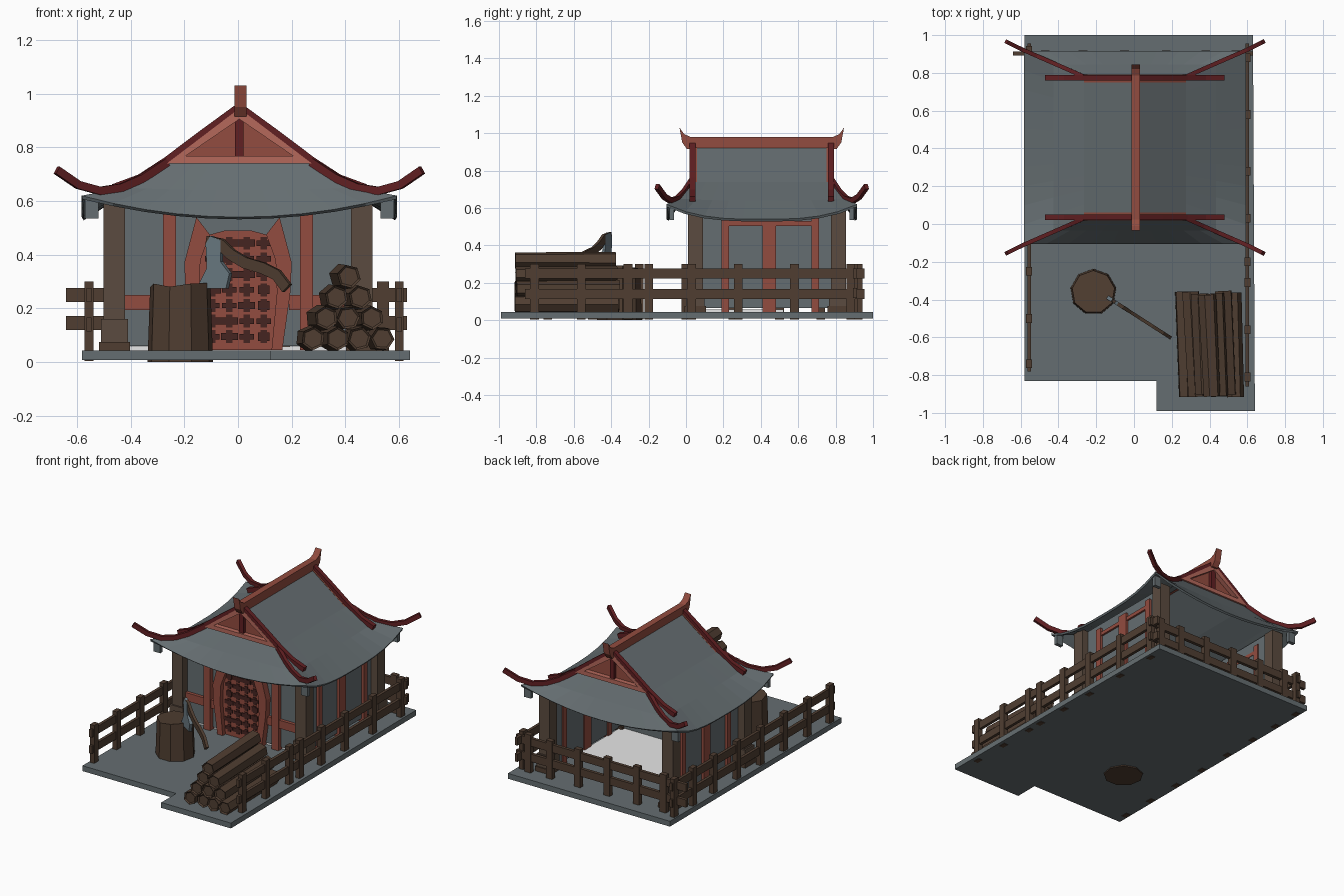
import bpy, bmesh, math, random
from mathutils import Vector, Matrix

random.seed(4)
cube = bpy.data.objects.get("Cube")
if cube:
    bpy.data.objects.remove(cube)


def material(name, *rgb):
    m = bpy.data.materials.new(name)
    m.use_nodes = True
    m.diffuse_color = (*rgb, 1)
    m.node_tree.nodes["Principled BSDF"].inputs["Base Color"].default_value = (*rgb, 1)
    return m


GREY = material("slate grey", .13, .155, .165)
RED = material("lacquer red", .29, .072, .05)
LIGHT_RED = material("light red", .46, .14, .105)
DARK_RED = material("dark red", .12, .014, .016)
DOOR_DARK = material("door brown", .06, .018, .015)
WOOD = material("brown wood", .08, .048, .031)
POST = material("pale brown wood", .104, .07, .05)
STEEL = material("blue steel", .15, .2, .23)
PALE = material("pale floor", .9, .9, .9)


def finish(name, bm, mat):
    bmesh.ops.recalc_face_normals(bm, faces=bm.faces)
    me = bpy.data.meshes.new(name)
    bm.to_mesh(me)
    bm.free()
    me.materials.append(mat)
    ob = bpy.data.objects.new(name, me)
    bpy.context.collection.objects.link(ob)
    return ob


def box(name, mat, x0, x1, y0, y1, z0, z1):
    bm = bmesh.new()
    size = Matrix.Diagonal((x1 - x0, y1 - y0, z1 - z0, 1))
    mid = Matrix.Translation(((x0 + x1) / 2, (y0 + y1) / 2, (z0 + z1) / 2))
    bmesh.ops.create_cube(bm, size=1, matrix=mid @ size)
    return finish(name, bm, mat)


def prism(name, mat, outline, place, depth):
    """Extrude a flat outline; place maps an outline point to 3D."""
    bm = bmesh.new()
    face = bm.faces.new([bm.verts.new(place(*p)) for p in outline])
    new = bmesh.ops.extrude_face_region(bm, geom=[face])["geom"]
    bmesh.ops.translate(bm, vec=depth, verts=[v for v in new if isinstance(v, bmesh.types.BMVert)])
    return finish(name, bm, mat)


def sweep(name, mat, path, w, h):
    """Rectangular bar along a path of points."""
    bm = bmesh.new()
    pts = [Vector(p) for p in path]
    rings = []
    for i, p in enumerate(pts):
        t = (pts[min(i + 1, len(pts) - 1)] - pts[max(i - 1, 0)]).normalized()
        side = t.cross(Vector((0, 0, 1))).normalized()
        up = side.cross(t)
        rings.append([bm.verts.new(p + side * a * w / 2 + up * b * h / 2)
                      for a, b in ((-1, -1), (1, -1), (1, 1), (-1, 1))])
    for a, b in zip(rings, rings[1:]):
        for k in range(4):
            bm.faces.new((a[k], a[k - 1], b[k - 1], b[k]))
    bm.faces.new(rings[0])
    bm.faces.new(rings[-1])
    return finish(name, bm, mat)


# Stone slab with stepped front edge, and the room floor
prism("stone_slab", GREY, [(-.58, -.83), (.12, -.83), (.12, -.99), (.64, -.99), (.63, 1), (-.58, 1)],
      lambda x, y: (x, y, .008), (0, 0, .036))
box("room_floor", PALE, -.43, .43, .07, .52, .04, .058)

# Corner posts with footings
for s in (-1, 1):
    for y in (.05, .815):
        box("corner_post", POST, s * .46 - .04, s * .46 + .04, y - .04, y + .04, .04, .6)
        box("post_footing", WOOD, s * .46 - .058, s * .46 + .058, y - .058, y + .058, .04, .075)
        box("post_base", POST, s * .46 - .05, s * .46 + .05, y - .05, y + .05, .07, .16)

# Side walls with red columns and a top band
for s in (-1, 1):
    box("side_wall", GREY, s * .44 - .012, s * .44 + .012, .05, .815, .065, .6)
    for y, w in ((.21, .04), (.445, .07), (.69, .04)):
        box("side_column", RED, s * .445 - .025, s * .445 + .025, y - w / 2, y + w / 2, .045, .56)
    box("side_band", RED, s * .445 - .02, s * .445 + .02, .19, .71, .505, .53)

# Front wall with columns and cross rails
box("front_wall", GREY, -.44, .44, .06, .085, .06, .605)
for s in (-1, 1):
    box("front_column", RED, s * .255 - .025, s * .255 + .025, .03, .07, .045, .6)
    box("front_cross_rail", RED, s * .305 - .115, s * .305 + .115, .038, .065, .195, .25)

# Arched door frame, red door and dark lattice plates
outer = [(.165, .045), (.195, .26), (.2, .37), (.155, .54)]
inner = [(.125, .045), (.145, .26), (.14, .38), (.105, .475)]
for s in (-1, 1):
    for i in range(3):
        quad = [outer[i], outer[i + 1], inner[i + 1], inner[i]]
        prism("door_frame", RED, quad, lambda x, z: (s * x, .015, z), (0, .05, 0))
arch = inner + [(.05, .49)] + [(-.05, .49)] + [(-x, z) for x, z in reversed(inner)]
prism("door_panel", RED, arch, lambda x, z: (x, .045, z), (0, .02, 0))
for row in range(7):
    for col in range(4):
        x, z = (col - 1.5) * .064, .095 + row * .058
        w, h = random.choice([(.027, .01), (.032, .013), (.022, .016)])
        box("lattice_bar", DOOR_DARK, x - w, x + w, .039, .046, z - h, z + h)
        box("lattice_stem", DOOR_DARK, x - .012, x + .012, .04, .046, z - .024, z + .024)

# Hipped lower roof joined to a gabled top, with lifted corners
XC, YC, N = .005, .405, 10
rings = [(.27, .375, .74, .74), (.43, .44, .64, .65), (.587, .51, .54, .62)]
bm = bmesh.new()
loops = []
for hx, hy, mid, corner in rings:
    loop = []
    for side in range(4):
        for i in range(N):
            t = 2 * i / N - 1
            x, y = ((t, -1), (1, t), (-t, 1), (-1, -t))[side]
            z = mid + (corner - mid) * abs(t) ** (2 if side % 2 == 0 else 3)
            loop.append(bm.verts.new((XC + x * hx, YC + y * hy, z)))
    loops.append(loop)
for a, b in zip(loops, loops[1:]):
    for i in range(4 * N):
        bm.faces.new((a[i - 1], a[i], b[i], b[i - 1]))
ridge = [bm.verts.new((XC, YC + s * .375, .94)) for s in (-1, 1)]
bm.faces.new(loops[0][N:2 * N + 1] + [ridge[1], ridge[0]])
bm.faces.new(loops[0][3 * N:] + [loops[0][0], ridge[0], ridge[1]])
roof = finish("roof", bm, GREY)
mod = roof.modifiers.new("thickness", "SOLIDIFY")
mod.thickness = .014

# Gables: sunken panel, triangular frame, dark king post
tri = [(-.27, .74), (.27, .74), (0, .945)]
hole = [(-.2, .768), (.2, .768), (0, .905)]
for s in (-1, 1):
    def at(offset):
        return lambda x, z: (XC + x, YC + s * offset, z)
    prism("gable_panel", RED, tri, at(.345), (0, s * .01, 0))
    for i in range(3):
        j = (i + 1) % 3
        prism("gable_frame", LIGHT_RED, [tri[i], tri[j], hole[j], hole[i]], at(.355), (0, s * .032, 0))
    box("gable_king_post", DARK_RED, XC - .016, XC + .016, YC + s * .365 - .012, YC + s * .365 + .012, .768, .905)

    # Rake bars, hip bars and eave corner brackets
    for m in (-1, 1):
        rake = [(0, .95), (.14, .848), (.27, .75), (.37, .685), (.47, .648)]
        sweep("rake_bar", DARK_RED, [(XC + m * x, YC + s * .37, z) for x, z in rake], .03, .03)
        hip = [(.27, .375, .745), (.36, .415, .685), (.44, .45, .65), (.52, .485, .638),
               (.6, .52, .66), (.68, .56, .715)]
        sweep("hip_bar", DARK_RED, [(XC + m * x, YC + s * y, z) for x, y, z in hip], .022, .03)
        bx, by = XC + m * .55, YC + s * .48
        box("eave_bracket", GREY, bx - .025, bx + .025, by - .012, by + .012, .535, .605)

# Ridge beam with upswept ends
ridge_side = [(-.4, .915), (0, .92), (.4, .915), (.425, .95), (.44, 1.03),
              (.415, .995), (.38, .98), (-.38, .98), (-.415, .995), (-.44, 1.03), (-.425, .95)]
prism("ridge_beam", RED, ridge_side, lambda y, z: (XC - .018, YC + y, z), (.045, 0, 0))

# Fences: two rails with posts, along both sides and the back
for x, y0, posts in ((-.555, -.78, (-.74, -.5, -.25, 0, .25, .5, .72, .92)),
                     (.6, -.86, (-.81, -.56, -.31, -.2, .03, .28, .58, .88))):
    for z in (.14, .25):
        box("side_fence_rail", WOOD, x - .01, x + .01, y0, .955, z - .026, z + .026)
    for y in posts:
        box("side_fence_post", WOOD, x - .016, x + .016, y - .023, y + .023, .005, .3)
for z in (.145, .25):
    box("back_fence_rail", WOOD, -.64, .63, .892, .914, z - .026, z + .026)
for x in (-.47, -.27, -.05, .17, .38, .54):
    box("back_fence_post", WOOD, x - .023, x + .023, .887, .919, .04, .3)

# Chopping stump with an uneven top
bm = bmesh.new()
bmesh.ops.create_cone(bm, cap_ends=True, segments=9, radius1=.124, radius2=.114, depth=.284,
                      matrix=Matrix.Translation((-.215, -.36, .142)))
for v in bm.verts:
    if v.co.z > .2:
        v.co.z += random.uniform(-.012, .012)
finish("chopping_stump", bm, WOOD)

# Axe: blade set in the stump, curved handle
along = Vector((.84, -.54, 0))
across = Vector((.54, .84, 0)) * .02
blade = [(-.01, .47), (.035, .455), (.035, .375), (.075, .33), (.06, .275), (-.07, .275), (-.025, .35), (-.03, .44)]
prism("axe_head", STEEL, blade, lambda d, z: Vector((-.09, -.42, z)) + along * d - across / 2, across)
grip = [(-.03, .45), (.03, .44), (.08, .4), (.14, .37), (.22, .35), (.28, .325), (.325, .275)]
sweep("axe_handle", WOOD, [Vector((-.09, -.42, z)) + along * d for d, z in grip], .018, .042)

# Stacked hexagonal logs with sunken ends
for row in range(4):
    for i in range(4 - row):
        x, z = .4 + (i - (3 - row) / 2) * .086, .088 + row * .077
        y0, y1 = -.92 + random.uniform(0, .02), -.35 - random.uniform(0, .03)
        bm = bmesh.new()
        bmesh.ops.create_cone(bm, cap_ends=True, segments=6, radius1=.049, radius2=.045, depth=y1 - y0)
        caps = [f for f in bm.faces if len(f.verts) == 6]
        bmesh.ops.inset_individual(bm, faces=caps, thickness=.009, depth=-.008)
        lean = Matrix.Rotation(random.uniform(.02, .06), 4, "Z")
        turn = Matrix.Rotation(math.pi / 2, 4, "X") @ Matrix.Rotation(random.uniform(0, 1), 4, "Z")
        bm.transform(Matrix.Translation((x, (y0 + y1) / 2, z)) @ lean @ turn)
        finish("log", bm, WOOD)
